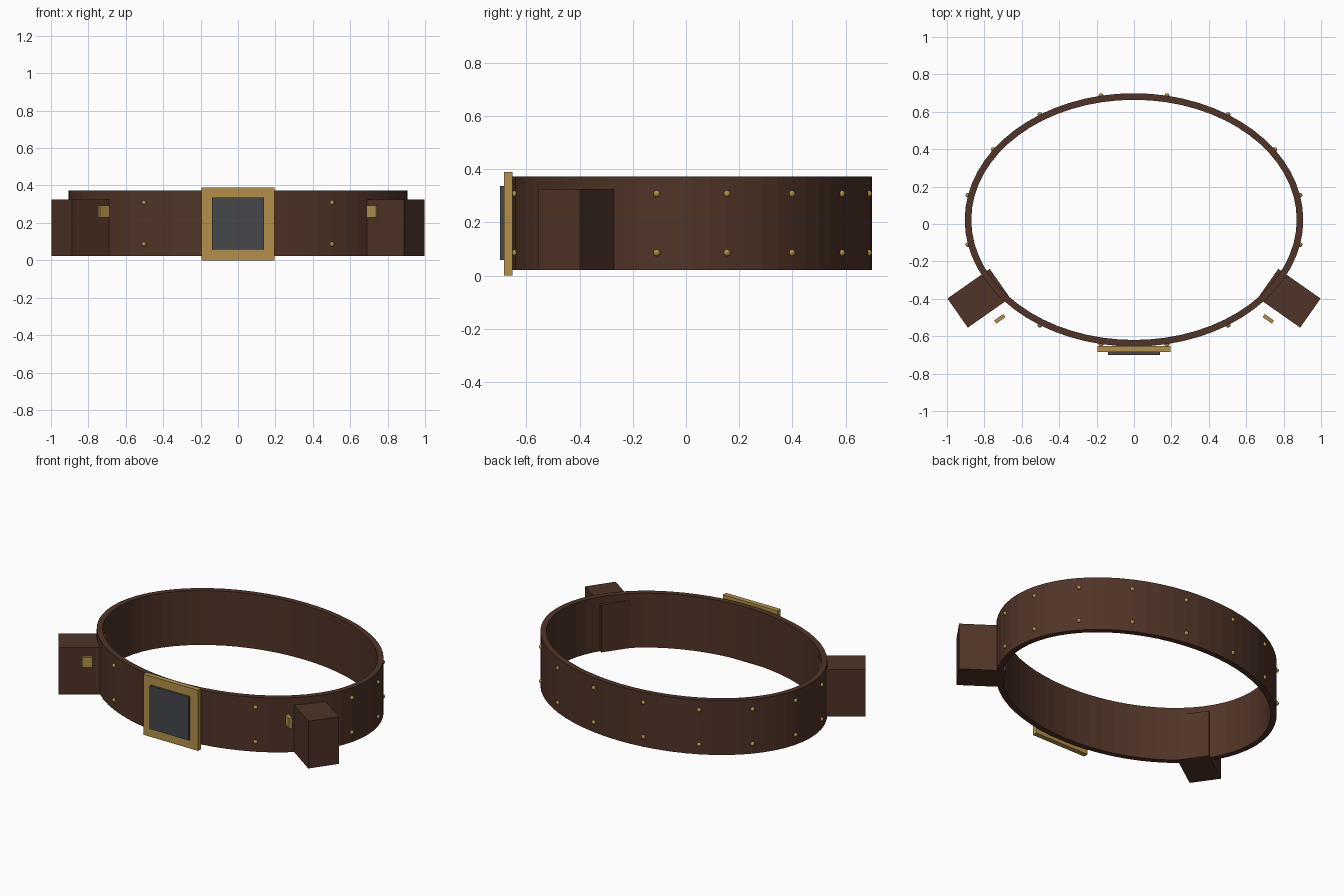
import bpy, bmesh
from math import cos, sin, radians, pi, atan2
from mathutils import Matrix, Vector

if "Cube" in bpy.data.objects:
    bpy.data.objects.remove(bpy.data.objects["Cube"])


def material(name, rgb):
    m = bpy.data.materials.new(name)
    m.diffuse_color = (*rgb, 1)
    m.use_nodes = True
    m.node_tree.nodes["Principled BSDF"].inputs["Base Color"].default_value = m.diffuse_color
    return m


leather = material("leather", (0.08, 0.034, 0.02))
brass = material("brass", (0.45, 0.28, 0.07))
steel = material("dark_steel", (0.06, 0.063, 0.072))

CY, A, B = 0.022, 0.905, 0.677      # belt ellipse centre and outer radii
Z0, Z1, THICK = 0.022, 0.372, 0.035


def finish(name, bm, mat):
    bmesh.ops.recalc_face_normals(bm, faces=bm.faces)
    me = bpy.data.meshes.new(name)
    bm.to_mesh(me)
    bm.free()
    me.materials.append(mat)
    ob = bpy.data.objects.new(name, me)
    bpy.context.collection.objects.link(ob)
    return ob


def box(name, centre, size, mat, turn=0):
    bm = bmesh.new()
    bmesh.ops.create_cube(bm, size=1, matrix=Matrix.Translation(centre)
                          @ Matrix.Rotation(radians(turn), 4, 'Z')
                          @ Matrix.Diagonal((*size, 1)))
    return finish(name, bm, mat)


# Belt: rectangular section swept round an ellipse
bm = bmesh.new()
N = 64
section = [(0, Z0), (0, Z1), (THICK, Z1), (THICK, Z0)]
rings = []
for i in range(N):
    t = 2 * pi * i / N
    rings.append([bm.verts.new(((A - d) * cos(t), CY + (B - d) * sin(t), z))
                  for d, z in section])
for i in range(N):
    p, q = rings[i], rings[(i + 1) % N]
    for j in range(4):
        k = (j + 1) % 4
        bm.faces.new((p[j], q[j], q[k], p[k]))
finish("belt_band", bm, leather)

# Buckle frame and its dark centre plate
box("buckle_frame", (0, -0.669, 0.195), (0.39, 0.032, 0.39), brass)
box("buckle_plate", (0, -0.687, 0.197), (0.278, 0.026, 0.278), steel)

# Side pouches with small clasps
for side, label in ((1, "right"), (-1, "left")):
    box("pouch_" + label, (side * 0.83, -0.397, 0.174),
        (0.276, 0.19, 0.304), leather, -35 * side)
    box("pouch_clasp_" + label, (side * 0.718, -0.507, 0.262),
        (0.06, 0.02, 0.064), brass, -35 * side)

# Two rows of rivets around the belt
bm = bmesh.new()
for i in range(16):
    t = radians(11.25 + 22.5 * i)
    for z in (0.086, 0.308):
        bmesh.ops.create_uvsphere(
            bm, u_segments=10, v_segments=8, radius=0.013,
            matrix=Matrix.Translation((A * cos(t), CY + B * sin(t), z)))
rivets = finish("belt_rivets", bm, brass)
rivets.data.shade_smooth()
